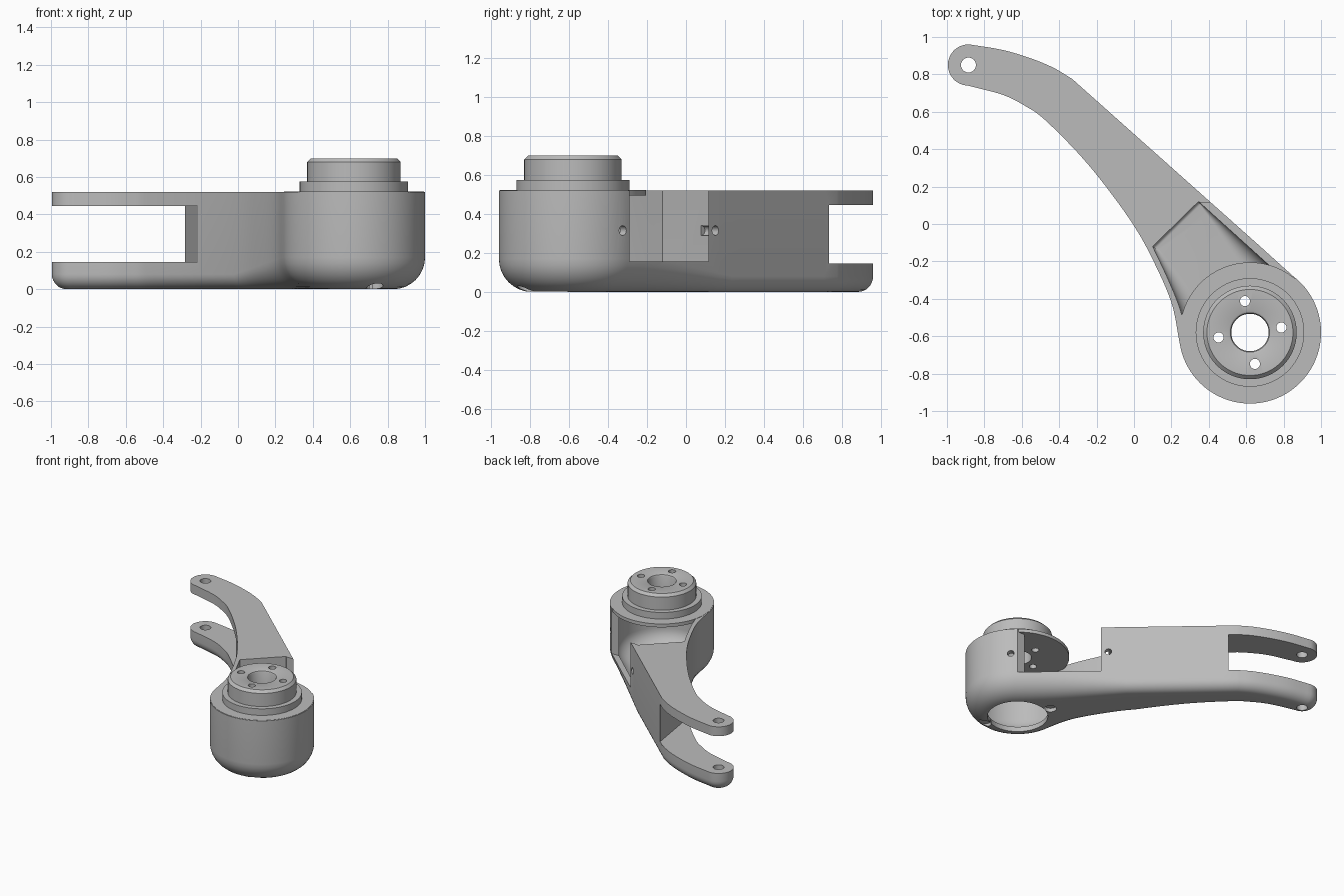
import bpy, bmesh
from math import sin, cos, pi, radians, hypot
from mathutils import Matrix, Vector

if "Cube" in bpy.data.objects:
    bpy.data.objects.remove(bpy.data.objects["Cube"])

HUB = Vector((0.62, -0.58))
TIP = Vector((-0.885, 0.85))

grey = bpy.data.materials.new("plain grey")
grey.use_nodes = True
grey.diffuse_color = (0.5, 0.5, 0.5, 1)
grey.node_tree.nodes["Principled BSDF"].inputs["Base Color"].default_value = (0.5, 0.5, 0.5, 1)


def finish(bm, name):
    bmesh.ops.recalc_face_normals(bm, faces=bm.faces)
    mesh = bpy.data.meshes.new(name)
    bm.to_mesh(mesh)
    bm.free()
    mesh.materials.append(grey)
    obj = bpy.data.objects.new(name, mesh)
    bpy.context.collection.objects.link(obj)
    return obj


def arc(center, radius, start, end, n):
    angles = [radians(start + (end - start) * i / n) for i in range(n + 1)]
    return [center + radius * Vector((cos(a), sin(a))) for a in angles]


def spline(points, n=6):
    # smooth curve through the points, without its two end points
    p = [Vector(q) for q in points]
    p = [2 * p[0] - p[1]] + p + [2 * p[-1] - p[-2]]
    out = []
    for a, b, c, d in zip(p, p[1:], p[2:], p[3:]):
        for i in range(n):
            t = i / n
            out.append(b + 0.5 * t * (c - a + t * (2 * a - 5 * b + 4 * c - d
                                                   + t * (3 * (b - c) + d - a))))
    return out[1:]


def rounded_prism(name, outline, z0, z1, fillet, steps=8):
    # clockwise outline, raised from z0 to z1, with a variable bottom fillet
    bm = bmesh.new()
    count = len(outline)
    rings = [[] for _ in range(steps + 2)]
    for i, p in enumerate(outline):
        t = (outline[(i + 1) % count] - outline[i - 1]).normalized()
        normal = Vector((-t.y, t.x))
        r = fillet(p)
        for k in range(steps + 1):
            a = pi / 2 * k / steps
            q = p - normal * r * (1 - sin(a))
            rings[k].append(bm.verts.new((q.x, q.y, z0 + r * (1 - cos(a)))))
        rings[-1].append(bm.verts.new((p.x, p.y, z1)))
    for low, high in zip(rings, rings[1:]):
        for i in range(count):
            bm.faces.new((low[i - 1], low[i], high[i], high[i - 1]))
    bm.faces.new(rings[0])
    bm.faces.new(rings[-1])
    return finish(bm, name)


def prism(points, z0, z1):
    bm = bmesh.new()
    face = bm.faces.new([bm.verts.new((x, y, z0)) for x, y in points])
    top = bmesh.ops.extrude_face_region(bm, geom=[face])["geom"]
    bmesh.ops.translate(bm, vec=(0, 0, z1 - z0),
                        verts=[v for v in top if isinstance(v, bmesh.types.BMVert)])
    return finish(bm, "cutter")


def cylinder(center, radius, length, matrix=Matrix(), sides=32):
    bm = bmesh.new()
    bmesh.ops.create_cone(bm, cap_ends=True, segments=sides, radius1=radius, radius2=radius,
                          depth=length, matrix=Matrix.Translation(center) @ matrix)
    return finish(bm, "cutter")


def lathe(name, profile, center, sides=96):
    bm = bmesh.new()
    rings = [[bm.verts.new((center.x + r * cos(2 * pi * i / sides),
                            center.y + r * sin(2 * pi * i / sides), z))
              for i in range(sides)] for r, z in profile]
    for k in range(len(rings)):
        a, b = rings[k - 1], rings[k]
        for i in range(sides):
            bm.faces.new((a[i - 1], a[i], b[i], b[i - 1]))
    return finish(bm, name)


def cut(target, cutter):
    cutter.hide_render = True
    mod = target.modifiers.new("cut", "BOOLEAN")
    mod.operation = "DIFFERENCE"
    mod.solver = "EXACT"
    mod.object = cutter
    bpy.context.view_layer.objects.active = target
    bpy.ops.object.modifier_apply(modifier=mod.name)
    bpy.data.objects.remove(cutter)


def near_hub(p, radius, reach):
    return max(0, min(1, 1 - ((p - HUB).length - radius) / reach))


# arm body: round hub, curved inner edge, round tip, straight outer edge
hub_arc = arc(HUB, 0.38, 48, -171, 72)
tip_arc = arc(TIP, 0.11, 268, 86, 24)
inner_edge = spline([hub_arc[-1], (0.2, -0.42), (0.1, -0.19), (0, -0.01), (-0.15, 0.2),
                     (-0.3, 0.38), (-0.48, 0.56), (-0.58, 0.63), (-0.7, 0.69), tip_arc[0]])
shoulder = Vector((-0.33, 0.775))
outer_edge = spline([tip_arc[-1], (-0.7, 0.93), (-0.55, 0.885), (-0.43, 0.835), shoulder])
straight = [shoulder.lerp(hub_arc[0], i / 16) for i in range(16)]
body = rounded_prism("swing_arm", hub_arc + inner_edge + tip_arc + outer_edge + straight,
                     0, 0.52, lambda p: 0.08 + 0.09 * near_hub(p, 0.38, 0.5))

# hollow inside of the hub and the neck
hollow_arc = arc(HUB, 0.335, 48, -174, 64)
neck = spline([hollow_arc[-1], (0.245, -0.45), (0.18, -0.29), (0.1, -0.12)])
corner = Vector((0.345, 0.12))
wall = [corner.lerp(hollow_arc[0], i / 8) for i in range(8)]
cut(body, rounded_prism("cutter", hollow_arc + neck + [Vector((0.1, -0.12))] + wall,
                        0.04, 0.6, lambda p: 0.02 + 0.1 * near_hub(p, 0.335, 0.35)))

# side window, fork slot, pivot hole and bottom opening
cut(body, prism([(0.345, -0.29), (1.1, -0.29), (1.1, 0.115), (0.345, 0.115)], 0.155, 0.7))
cut(body, prism([(-0.19, 0.12), (-0.34, 1.1), (-1.2, 1.1), (-1.2, 0.12)], 0.145, 0.445))
cut(body, cylinder((TIP.x, TIP.y, 0.3), 0.04, 1))
cut(body, cylinder((HUB.x, HUB.y, 0), 0.22, 0.3, sides=64))

# screw holes beside the window and pockets under the hub
sideways = Matrix.Rotation(radians(45), 4, "Z") @ Matrix.Rotation(pi / 2, 4, "Y")
for x, y in ((0.37, 0.15), (0.9, -0.325)):
    cut(body, cylinder((x, y, 0.315), 0.025, 0.2, sideways, 20))
for s in (1, -1):
    cut(body, cylinder((HUB.x + 0.11 * s, HUB.y - 0.24 * s, -0.02), 0.045, 0.1))

# hub cap with flange and chamfered boss
cap = lathe("hub_cap", [(0.1, 0.495), (0.375, 0.495), (0.375, 0.522), (0.29, 0.522),
                        (0.29, 0.575), (0.25, 0.575), (0.25, 0.68), (0.23, 0.7),
                        (0.115, 0.7), (0.105, 0.695), (0.1, 0.685)], HUB)
for i in range(4):
    a = radians(9 + 90 * i)
    cut(cap, cylinder((HUB.x + 0.17 * cos(a), HUB.y + 0.17 * sin(a), 0.6), 0.027, 0.5, sides=24))

# smooth curved faces, keep edges sharp
for obj in (body, cap):
    bpy.ops.object.select_all(action="DESELECT")
    obj.select_set(True)
    bpy.context.view_layer.objects.active = obj
    bpy.ops.object.shade_smooth_by_angle(angle=radians(30))
